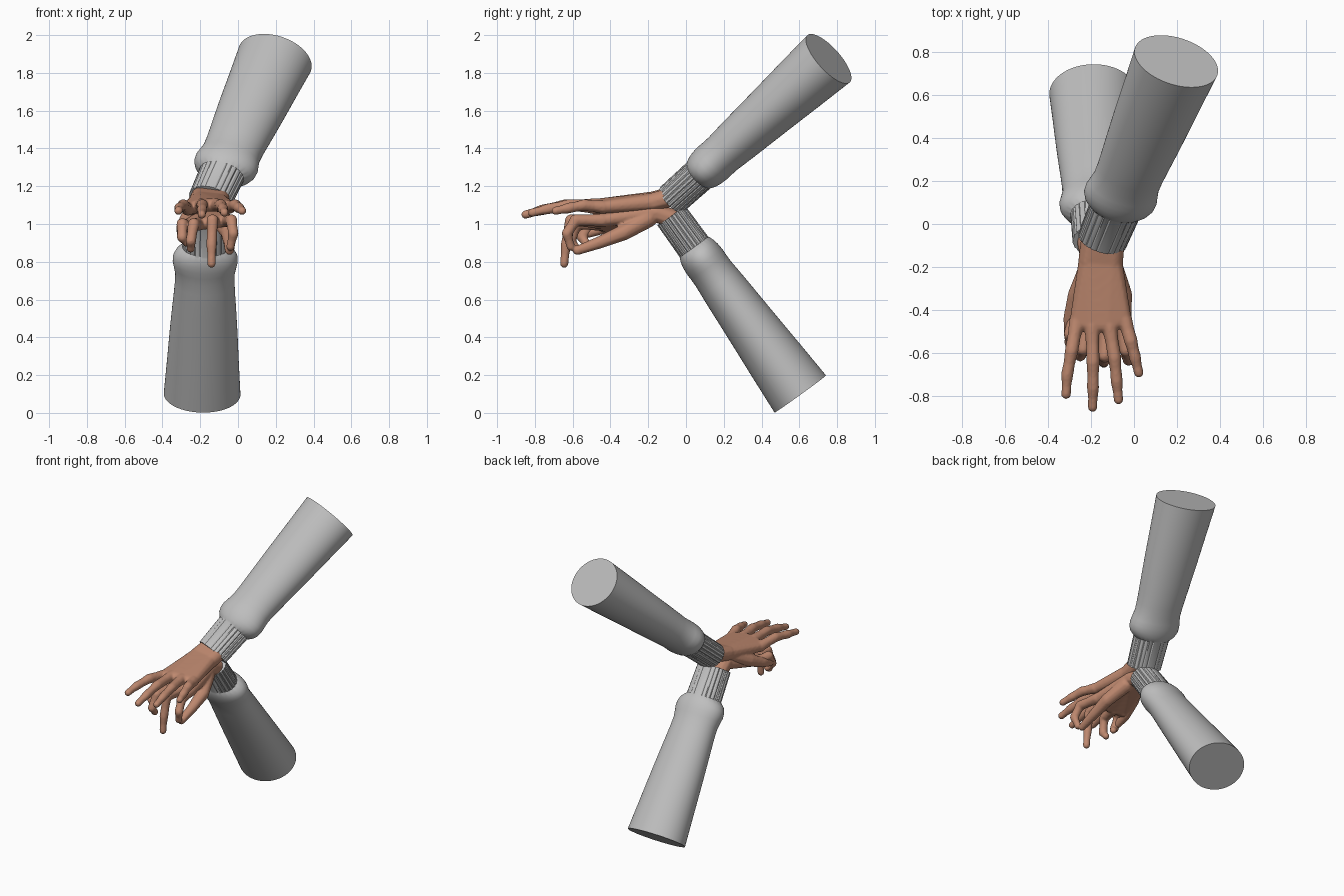
import bpy, bmesh, math
from mathutils import Vector

if "Cube" in bpy.data.objects:
    bpy.data.objects.remove(bpy.data.objects["Cube"])


def material(name, rgb):
    m = bpy.data.materials.new(name)
    m.diffuse_color = (*rgb, 1)
    m.use_nodes = True
    m.node_tree.nodes["Principled BSDF"].inputs["Base Color"].default_value = m.diffuse_color
    return m


GREY = material("sleeve grey", (0.52, 0.52, 0.52))
SKIN = material("skin", (0.52, 0.25, 0.16))


def add_object(name, bm, mat):
    bmesh.ops.recalc_face_normals(bm, faces=bm.faces)
    mesh = bpy.data.meshes.new(name)
    bm.to_mesh(mesh)
    bm.free()
    mesh.materials.append(mat)
    ob = bpy.data.objects.new(name, mesh)
    bpy.context.collection.objects.link(ob)
    return ob


# Sleeve profile: distance from cuff, half width, half thickness
PROFILE = [(0, .117, .090), (.205, .123, .093), (.215, .135, .098),
           (.235, .156, .106), (.265, .170, .112), (.30, .172, .115),
           (.335, .165, .114), (.38, .157, .114), (.44, .158, .119),
           (.52, .163, .125), (.60, .169, .130), (.75, .179, .140),
           (.95, .190, .154), (1.0, .203, .168)]
SEG = 96


def sleeve(name, cuff, end):
    cuff, end = Vector(cuff), Vector(end)
    axis = (end - cuff).normalized()
    length = (end - cuff).length
    side = Vector((1, 0, 0))
    side = (side - axis * side.dot(axis)).normalized()
    up = side.cross(axis)
    bm = bmesh.new()
    rings = []
    for k, (t, w, h) in enumerate(PROFILE):
        t = length if k == len(PROFILE) - 1 else t
        ring = []
        for i in range(SEG):
            a = 2 * math.pi * i / SEG
            # ribbed knit on the cuff only
            groove = .96 if k < 2 and i % 4 == 0 and abs(math.cos(a)) > .25 else 1
            ring.append(bm.verts.new(cuff + axis * t + (side * w * math.cos(a)
                                     + up * h * math.sin(a)) * groove))
        rings.append(ring)
    for a, b in zip(rings, rings[1:]):
        for i in range(SEG):
            j = (i + 1) % SEG
            bm.faces.new((a[i], a[j], b[j], b[i]))
    bm.faces.new(rings[0])
    bm.faces.new(rings[-1])
    ob = add_object(name, bm, GREY)
    bpy.ops.object.select_all(action='DESELECT')
    ob.select_set(True)
    bpy.context.view_layer.objects.active = ob
    bpy.ops.object.shade_smooth_by_angle(angle=math.radians(30))


def hull(bm, balls):
    """Rounded solid wrapped around a group of (point, radius) balls."""
    tmp = bmesh.new()
    for p, r in balls:
        vs = bmesh.ops.create_icosphere(tmp, subdivisions=2, radius=r)["verts"]
        bmesh.ops.translate(tmp, verts=vs, vec=Vector(p))
    res = bmesh.ops.convex_hull(tmp, input=tmp.verts)
    loose = {v for v in res["geom_interior"] if isinstance(v, bmesh.types.BMVert)}
    loose |= {v for v in tmp.verts if not v.link_faces}
    bmesh.ops.delete(tmp, geom=list(loose), context='VERTS')
    mesh = bpy.data.meshes.new("tmp")
    tmp.to_mesh(mesh)
    tmp.free()
    bm.from_mesh(mesh)
    bpy.data.meshes.remove(mesh)


def hand(name, forearm, wrist, fingers, thumb):
    """Wrist and forearm are pairs of points, fingers are joint chains."""
    bm = bmesh.new()
    hull(bm, [(p, .052) for p in forearm] + [(p, .05) for p in wrist])
    # palm, as webs between neighbouring knuckles
    for f, g in zip(fingers, fingers[1:]):
        hull(bm, [(p, .048) for p in wrist] + [(f[0], .034), (g[0], .034)])
    # fingers with slightly swollen joints
    for f in fingers:
        radii = [.037, .032, .029, .023]
        for i in range(3):
            mid = (Vector(f[i]) + Vector(f[i + 1])) / 2
            rm = (radii[i] + radii[i + 1]) / 2 - .003
            hull(bm, [(f[i], radii[i]), (mid, rm)])
            hull(bm, [(mid, rm), (f[i + 1], radii[i + 1])])
    # thumb with its fleshy base
    for i, (r, s) in enumerate([(.05, .043), (.043, .034), (.034, .025)]):
        hull(bm, [(thumb[i], r), (thumb[i + 1], s)])
    ob = add_object(name, bm, SKIN)
    # fuse everything into one smooth skin
    rem = ob.modifiers.new("fuse", 'REMESH')
    rem.mode = 'VOXEL'
    rem.voxel_size = .007
    rem.use_smooth_shade = True
    sm = ob.modifiers.new("soften", 'SMOOTH')
    sm.factor = .5
    sm.iterations = 4


sleeve("upper_sleeve", (-.147, -.075, 1.13), (.196, .755, 1.875))
sleeve("lower_sleeve", (-.168, -.078, 1.045), (-.19, .605, .10))

# Upper hand: flat, fingers reaching forward
hand("upper_hand",
     [(-.19, -.03, 1.16), (-.09, -.05, 1.15)],
     [(-.21, -.17, 1.125), (-.10, -.18, 1.115)],
     [[(-.265, -.45, 1.08), (-.29, -.59, 1.10), (-.31, -.70, 1.085), (-.315, -.79, 1.07)],
      [(-.195, -.47, 1.10), (-.19, -.64, 1.10), (-.19, -.76, 1.075), (-.192, -.85, 1.05)],
      [(-.115, -.47, 1.10), (-.09, -.62, 1.10), (-.08, -.73, 1.08), (-.072, -.815, 1.06)],
      [(-.045, -.44, 1.09), (-.015, -.54, 1.10), (.005, -.62, 1.085), (.022, -.69, 1.07)]],
     [(-.21, -.21, 1.09), (-.265, -.33, 1.03), (-.295, -.44, .98), (-.30, -.52, .95)])

# Lower hand: fingers curled down, thumb reaching diagonally
hand("lower_hand",
     [(-.22, -.05, 1.02), (-.12, -.05, 1.02)],
     [(-.20, -.16, 1.06), (-.11, -.16, 1.06)],
     [[(-.27, -.42, .99), (-.295, -.51, 1.0), (-.295, -.55, .93), (-.27, -.53, .90)],
      [(-.21, -.45, 1.0), (-.235, -.58, 1.0), (-.25, -.61, .91), (-.25, -.58, .87)],
      [(-.13, -.46, 1.01), (-.135, -.61, 1.02), (-.14, -.635, .89), (-.14, -.645, .79)],
      [(-.06, -.44, 1.02), (-.035, -.585, 1.02), (-.025, -.63, .95), (-.04, -.61, .88)]],
     [(-.10, -.20, 1.03), (-.05, -.33, .955), (-.045, -.45, .905), (-.045, -.575, .86)])
